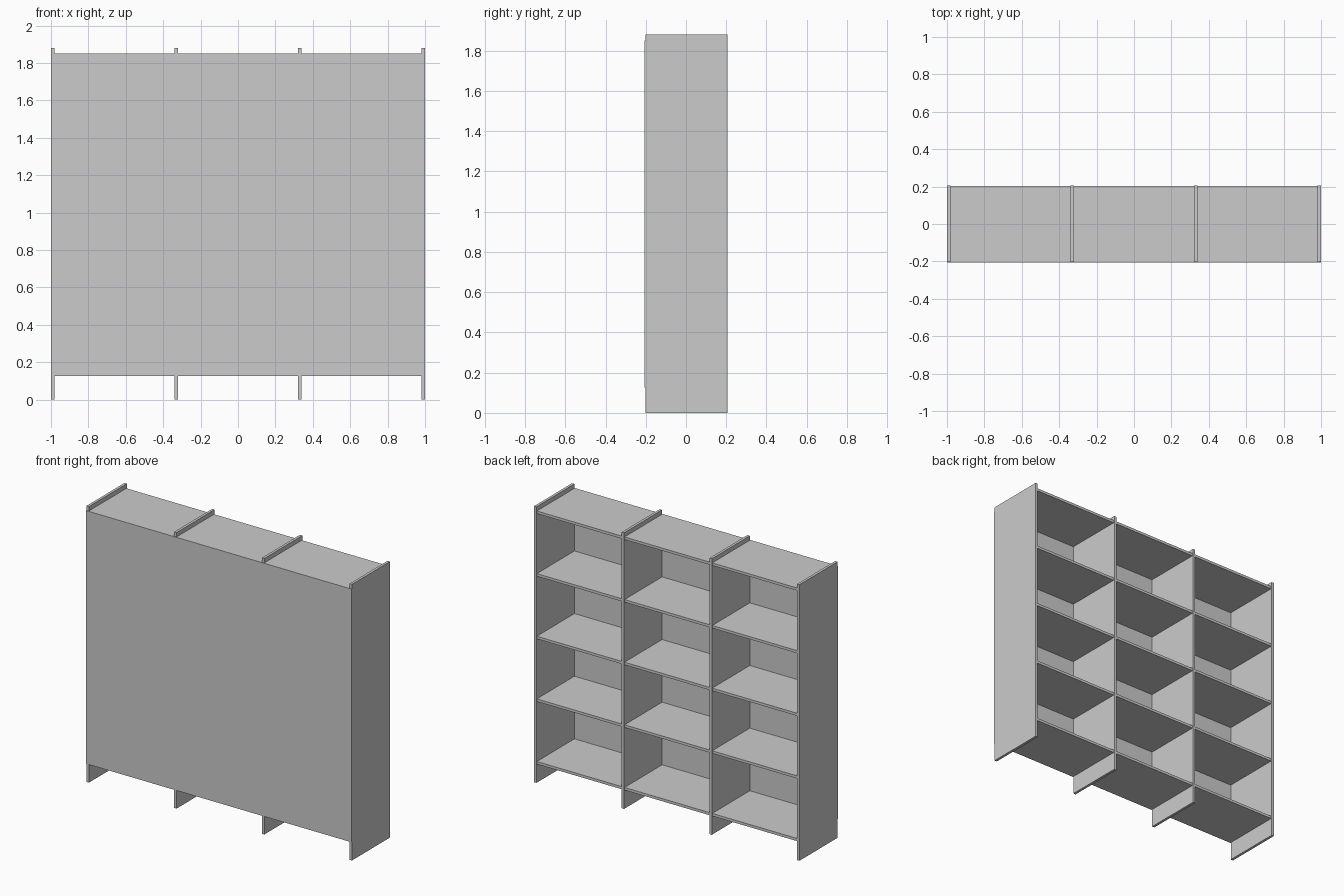
import bpy

if "Cube" in bpy.data.objects:
    bpy.data.objects.remove(bpy.data.objects["Cube"])

T = 0.018          # board thickness
D = 0.207          # half depth
BACK = 0.005       # back panel thickness
H = 1.88
Z0, Z1 = 0.126, 1.85


def box(name, lo, hi):
    bpy.ops.mesh.primitive_cube_add(size=1, location=[(a + b) / 2 for a, b in zip(lo, hi)])
    ob = bpy.context.object
    ob.name = name
    ob.scale = [b - a for a, b in zip(lo, hi)]
    bpy.ops.object.transform_apply(location=False, rotation=False, scale=True)
    return ob


# Four full-height uprights
xs = [(-1 + T / 2) + i * (2 - T) / 3 for i in range(4)]
for i, x in enumerate(xs):
    box(f"upright_{i + 1}", (x - T / 2, -D + BACK, 0), (x + T / 2, D, H))

# Thin panel closing the -y side
box("back_panel", (-1, -D, Z0), (1, -D + BACK, Z1))

# Five shelf levels in each of the three bays
pitch = (Z1 - Z0 - T) / 4
for b in range(3):
    for k in range(5):
        z = Z0 + k * pitch
        box(f"shelf_bay{b + 1}_{k + 1}",
            (xs[b] + T / 2, -D + BACK, z), (xs[b + 1] - T / 2, D - 0.005, z + T))
